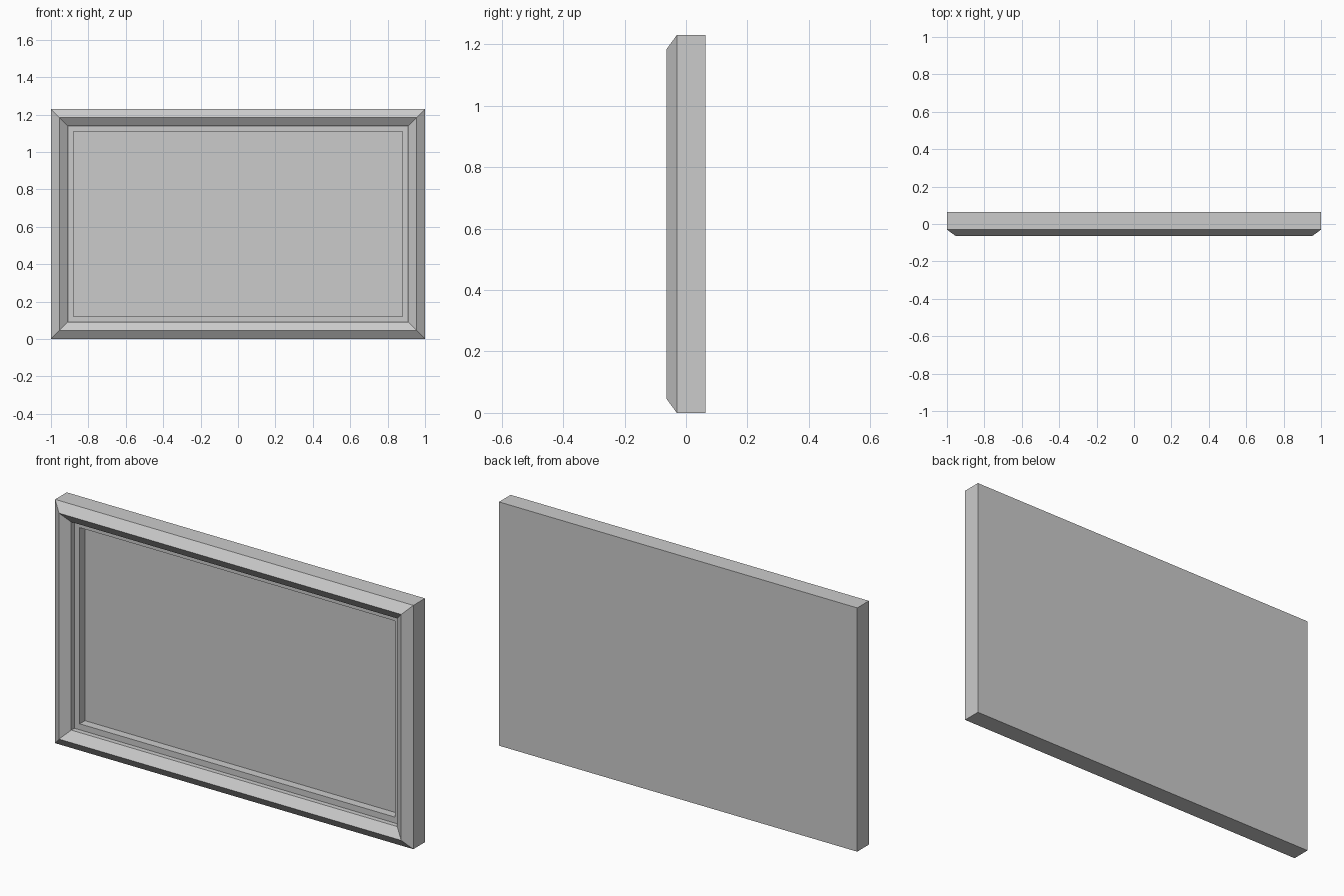
import bpy, bmesh

if "Cube" in bpy.data.objects:
    bpy.data.objects.remove(bpy.data.objects["Cube"])

W, H = 2.0, 1.23

# Frame cross-section: (inset from outer edge, y depth), back to recessed panel
PROFILE = [
    (0.0, 0.063),     # back edge
    (0.0, -0.03),     # outer side
    (0.045, -0.063),  # front ridge
    (0.09, -0.03),    # inner slope
    (0.09, -0.005),   # inner lip
    (0.12, -0.005),   # flat mount border
    (0.12, 0.037),    # recess wall
]


def ring(bm, inset, y):
    x, lo, hi = W / 2 - inset, inset, H - inset
    return [bm.verts.new(p) for p in
            ((-x, y, lo), (x, y, lo), (x, y, hi), (-x, y, hi))]


bm = bmesh.new()
rings = [ring(bm, *p) for p in PROFILE]

# Mitred frame sides
for a, b in zip(rings, rings[1:]):
    for i in range(4):
        j = (i + 1) % 4
        bm.faces.new((a[i], a[j], b[j], b[i]))

# Back board and recessed picture panel
bm.faces.new(rings[0])
bm.faces.new(rings[-1])
bmesh.ops.recalc_face_normals(bm, faces=bm.faces)

mesh = bpy.data.meshes.new("picture_frame")
bm.to_mesh(mesh)
bm.free()
frame = bpy.data.objects.new("picture_frame", mesh)
bpy.context.collection.objects.link(frame)
